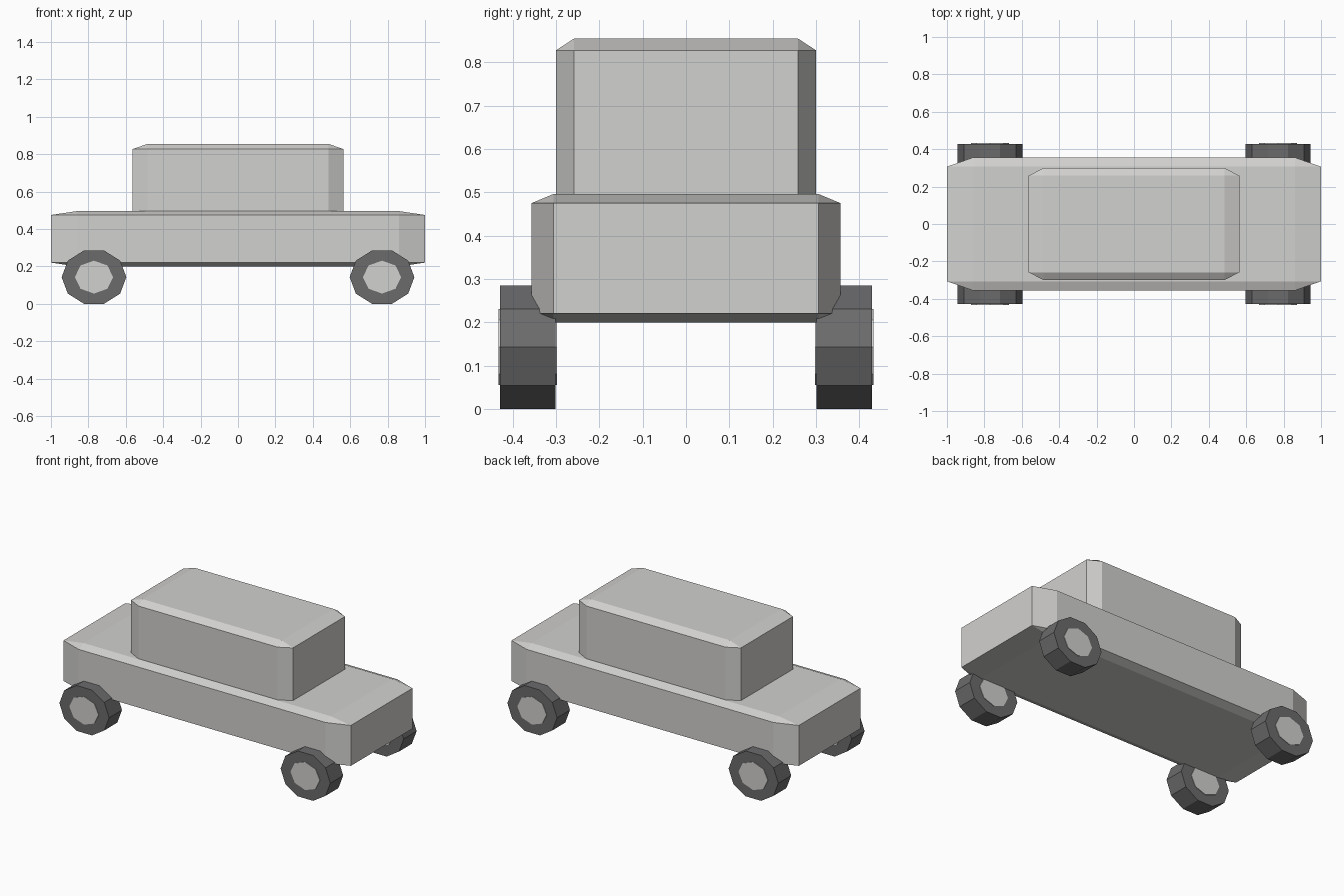
import bpy
import bmesh
from math import pi
from mathutils import Matrix

default_cube = bpy.data.objects.get("Cube")
if default_cube:
    bpy.data.objects.remove(default_cube, do_unlink=True)


def make_material(name, rgb):
    mat = bpy.data.materials.new(name)
    mat.use_nodes = True
    color = (*rgb, 1.0)
    mat.diffuse_color = color
    mat.node_tree.nodes["Principled BSDF"].inputs["Base Color"].default_value = color
    return mat


light_grey = make_material("light grey paint", (0.64, 0.635, 0.62))
dark_rubber = make_material("dark rubber", (0.147, 0.147, 0.152))


def finish(name, bm, mat):
    bmesh.ops.recalc_face_normals(bm, faces=bm.faces)
    mesh = bpy.data.meshes.new(name)
    bm.to_mesh(mesh)
    bm.free()
    mesh.materials.append(mat)
    obj = bpy.data.objects.new(name, mesh)
    bpy.context.collection.objects.link(obj)
    return obj


def chamfered_box(name, half, center_z, mat):
    """Bevel a unit cube first, then stretch it so the chamfers stretch too."""
    bm = bmesh.new()
    bmesh.ops.create_cube(bm, size=2)
    bmesh.ops.bevel(bm, geom=bm.edges[:], offset=0.14, segments=1,
                    affect='EDGES', profile=0.5)
    bmesh.ops.scale(bm, vec=half, verts=bm.verts)
    bmesh.ops.translate(bm, vec=(0, 0, center_z), verts=bm.verts)
    return finish(name, bm, mat)


def disc(name, sides, radius_x, radius_z, width, center, mat):
    """Slightly squashed cylinder along y, with a vertex pointing to +x."""
    bm = bmesh.new()
    bmesh.ops.create_cone(bm, cap_ends=True, segments=sides,
                          radius1=1, radius2=1, depth=1)
    first = bm.verts[:][0].co.copy()
    first.z = 0
    turn = first.to_2d().angle_signed((1, 0))
    bmesh.ops.rotate(bm, matrix=Matrix.Rotation(-turn, 3, 'Z'), verts=bm.verts)
    bmesh.ops.rotate(bm, matrix=Matrix.Rotation(pi / 2, 3, 'X'), verts=bm.verts)
    bmesh.ops.scale(bm, vec=(radius_x, width, radius_z), verts=bm.verts)
    bmesh.ops.translate(bm, vec=center, verts=bm.verts)
    return finish(name, bm, mat)


# Body and cabin
chamfered_box("body", (1.0, 0.356, 0.148), 0.348, light_grey)
chamfered_box("cabin", (0.563, 0.3, 0.195), 0.66, light_grey)

# Four wheels, each with a hub running just through both faces
for x_name, sx in (("left", 1), ("right", -1)):
    for y_name, sy in (("front", -1), ("back", 1)):
        center = (sx * 0.77, sy * 0.365, 0.143)
        label = f"{y_name}_{x_name}"
        disc(f"{label}_tire", 10, 0.173, 0.15, 0.128, center, dark_rubber)
        disc(f"{label}_hub", 8, 0.102, 0.088, 0.134, center, light_grey)
